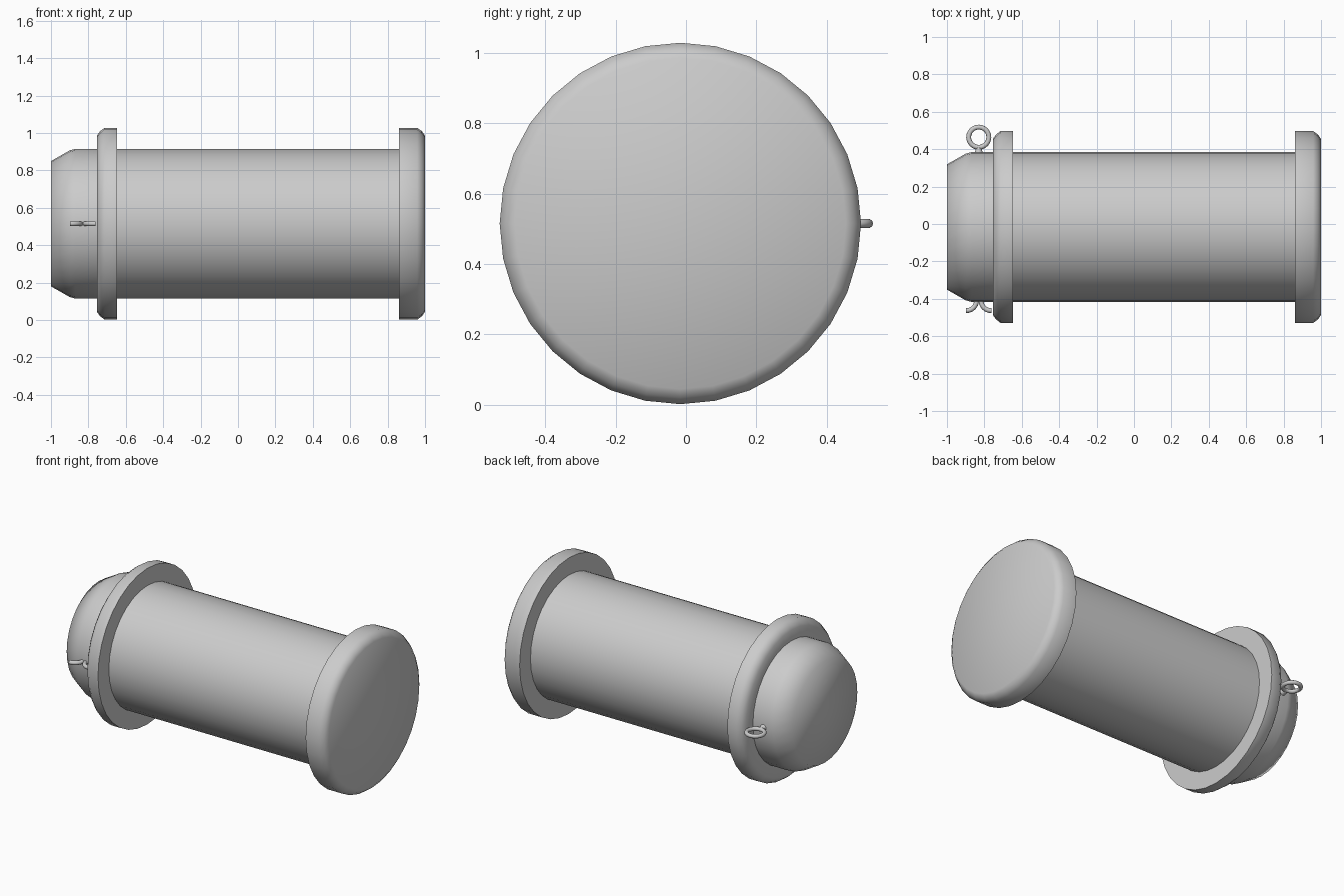
import bpy, bmesh, math
from mathutils import Vector

if "Cube" in bpy.data.objects:
    bpy.data.objects.remove(bpy.data.objects["Cube"])

CY, CZ, SIDES = -0.016, 0.515, 32


def finish(name, bm, angle):
    bmesh.ops.recalc_face_normals(bm, faces=bm.faces[:])
    mesh = bpy.data.meshes.new(name)
    bm.to_mesh(mesh)
    bm.free()
    ob = bpy.data.objects.new(name, mesh)
    bpy.context.collection.objects.link(ob)
    bpy.ops.object.select_all(action='DESELECT')
    ob.select_set(True)
    bpy.context.view_layer.objects.active = ob
    bpy.ops.object.shade_smooth_by_angle(angle=math.radians(angle))
    return ob


def lathe(name, profile, cap_start=False, cap_end=False):
    """Revolve (x, radius) points around the barrel axis."""
    bm = bmesh.new()
    rings = []
    for x, r in profile:
        rings.append([bm.verts.new((x, CY + r * math.sin(t), CZ + r * math.cos(t)))
                      for t in (2 * math.pi * i / SIDES for i in range(SIDES))])
    for a, b in zip(rings, rings[1:]):
        for i in range(SIDES):
            j = (i + 1) % SIDES
            bm.faces.new((a[i], a[j], b[j], b[i]))
    if cap_start:
        bm.faces.new(rings[0])
    if cap_end:
        bm.faces.new(rings[-1])
    return finish(name, bm, 75)


def bent_tube(name, cx, cy, major, minor, start, end, steps=24, around=10):
    """Round tube following an arc in the horizontal plane."""
    bm = bmesh.new()
    closed = abs(end - start) >= 360
    rings = []
    for i in range(steps if closed else steps + 1):
        t = math.radians(start + (end - start) * i / steps)
        d = Vector((math.cos(t), math.sin(t), 0))
        ring = []
        for k in range(around):
            p = 2 * math.pi * k / around
            co = Vector((cx, cy, CZ)) + d * (major + minor * math.cos(p))
            co.z += minor * math.sin(p)
            ring.append(bm.verts.new(co))
        rings.append(ring)
    pairs = list(zip(rings, rings[1:]))
    if closed:
        pairs.append((rings[-1], rings[0]))
    for a, b in pairs:
        for k in range(around):
            m = (k + 1) % around
            bm.faces.new((a[k], a[m], b[m], b[k]))
    if not closed:
        bm.faces.new(rings[0])
        bm.faces.new(rings[-1])
    return finish(name, bm, 60)


# Main barrel and the tapered end
lathe("barrel", [(-0.70, 0.40), (0.90, 0.40)])
lathe("end_cap", [(-1.0, 0.335), (-0.90, 0.392), (-0.87, 0.40), (-0.72, 0.40)], cap_start=True)

# Wide collars, chamfered on their outer side
lathe("collar_left", [(-0.755, 0.39), (-0.755, 0.47), (-0.738, 0.494), (-0.713, 0.513),
                      (-0.648, 0.513), (-0.648, 0.39)])
lathe("collar_right", [(0.862, 0.39), (0.862, 0.513), (0.958, 0.513), (0.984, 0.494),
                       (1.0, 0.47)], cap_end=True)

# Closed hanging ring with a short stem at the back
RX = -0.83
bent_tube("back_ring", RX, 0.464, 0.054, 0.013, 0, 360)
bm = bmesh.new()
bmesh.ops.create_cone(bm, cap_ends=True, segments=12, radius1=0.024, radius2=0.012, depth=0.035)
for v in bm.verts:
    v.co = Vector((RX + v.co.x, 0.393 + v.co.z, CZ + v.co.y))
finish("back_ring_stem", bm, 60)

# Split hooks at the front, flaring apart
bent_tube("front_hook_left", RX - 0.066, -0.409, 0.054, 0.013, 20, -92, 12)
bent_tube("front_hook_right", RX + 0.066, -0.409, 0.054, 0.013, 160, 272, 12)
